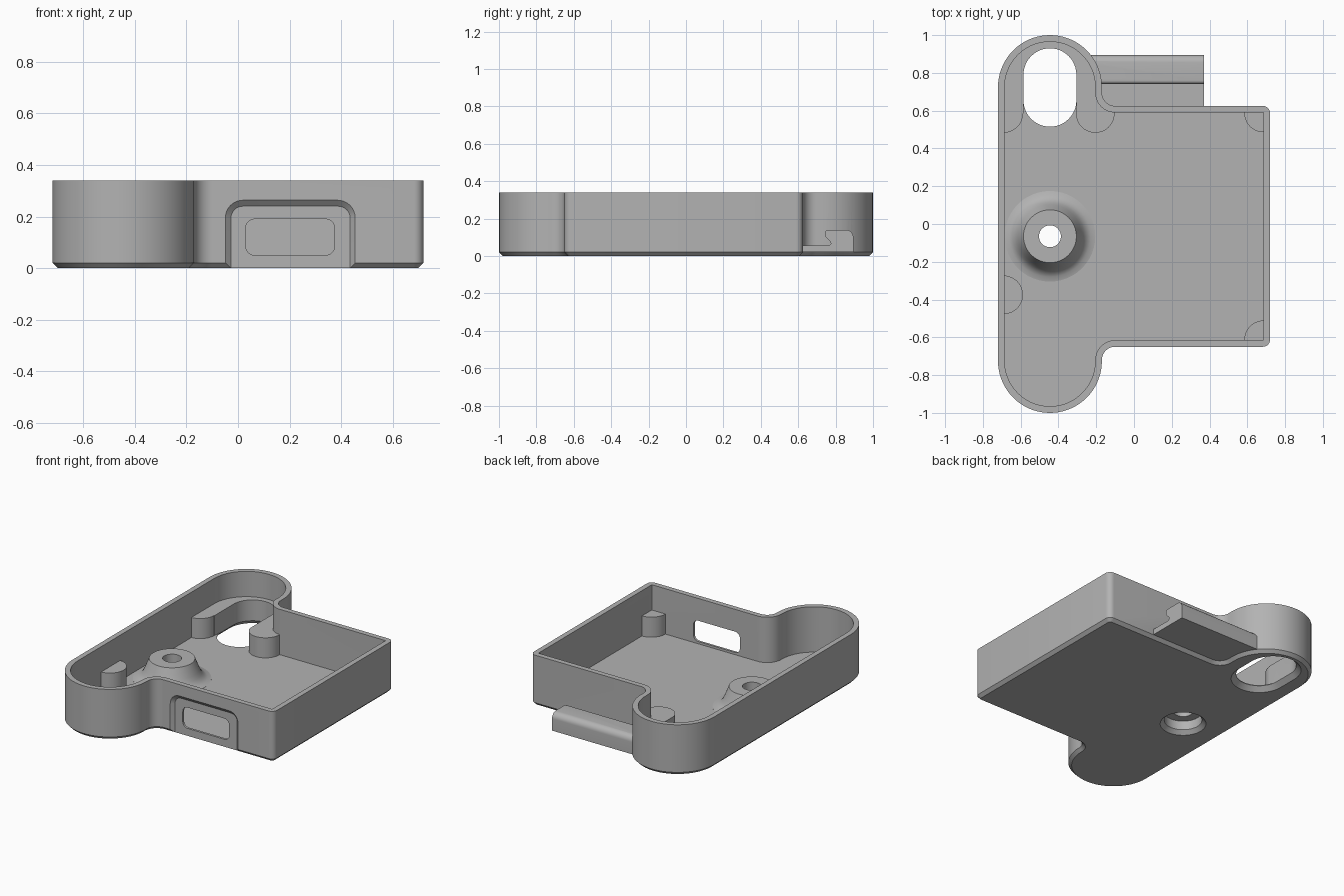
import bpy, bmesh, math

cube = bpy.data.objects.get("Cube")
if cube:
    bpy.data.objects.remove(cube, do_unlink=True)

grey = bpy.data.materials.new("plain grey")
grey.use_nodes = True
grey.diffuse_color = (0.45, 0.45, 0.45, 1)
grey.node_tree.nodes["Principled BSDF"].inputs["Base Color"].default_value = grey.diffuse_color

WALL, FLOOR, TOP, POST = 0.035, 0.035, 0.34, 0.17
LOBE_X = -0.445
BOSS = (LOBE_X, -0.065)


def arc(c, r, a0, a1, n=24):
    angles = [math.radians(a0 + (a1 - a0) * i / n) for i in range(n + 1)]
    return [(c[0] + r * math.cos(a), c[1] + r * math.sin(a)) for a in angles]


def circle(c, r):
    return arc(c, r, 0, 360, 48)[:-1]


def slot(r):
    return arc((LOBE_X, 0.79), r, 0, 180) + arc((LOBE_X, 0.655), r, 180, 360)


def rounded(x0, x1, y0, y1, r):
    corners = [(x1 - r, y0 + r, -90), (x1 - r, y1 - r, 0),
               (x0 + r, y1 - r, 90), (x0 + r, y0 + r, 180)]
    return [p for x, y, a in corners for p in arc((x, y), r, a, a + 90, 8)]


def rect(x0, x1, y0, y1):
    return [(x0, y0), (x1, y0), (x1, y1), (x0, y1)]


def outline(d):
    """Case outline, moved inward by d."""
    return (arc((0.683, -0.613), 0.037 - d, -90, 0, 6)
            + arc((0.683, 0.588), 0.037 - d, 0, 90, 6)
            + arc((-0.1, 0.695), 0.07 + d, -90, -180, 12)
            + arc((LOBE_X, 0.725), 0.275 - d, 0, 180, 36)
            + arc((LOBE_X, -0.725), 0.275 - d, 180, 360, 36)
            + arc((-0.1, -0.72), 0.07 + d, 180, 90, 12))


def loft(name, layers, place=lambda u, v, w: (u, v, w)):
    """Solid through equal-sized outlines, each given with its depth."""
    bm = bmesh.new()
    rings = [[bm.verts.new(place(u, v, w)) for u, v in pts] for pts, w in layers]
    bm.faces.new(rings[0])
    bm.faces.new(rings[-1])
    n = len(rings[0])
    for a, b in zip(rings, rings[1:]):
        for i in range(n):
            j = (i + 1) % n
            bm.faces.new((a[i], a[j], b[j], b[i]))
    bmesh.ops.recalc_face_normals(bm, faces=bm.faces)
    mesh = bpy.data.meshes.new(name)
    bm.to_mesh(mesh)
    bm.free()
    mesh.materials.append(grey)
    ob = bpy.data.objects.new(name, mesh)
    bpy.context.collection.objects.link(ob)
    return ob


def prism(name, pts, z0, z1):
    return loft(name, [(pts, z0), (pts, z1)])


def combine(target, tool, operation):
    mod = target.modifiers.new("combine", "BOOLEAN")
    mod.operation, mod.solver, mod.object = operation, "EXACT", tool
    bpy.context.view_layer.objects.active = target
    bpy.ops.object.modifier_apply(modifier=mod.name)
    bpy.data.objects.remove(tool, do_unlink=True)


# Outer shell with a chamfered bottom edge
case = loft("case", [(outline(0.02), 0), (outline(0), 0.02), (outline(0), TOP)])

# Hooked clip on the back
hook = ([(0.55, 0.02), (0.895, 0.02)] + arc((0.855, 0.1), 0.04, 0, 90, 8)
        + arc((0.76, 0.122), 0.018, 90, 180, 6)
        + [(0.745, 0.105), (0.772, 0.078), (0.775, 0.065), (0.765, 0.057), (0.55, 0.057)])
clip = loft("clip", [(hook, -0.3), (hook, 0.37)], lambda u, v, w: (w, u, v))
combine(case, clip, "UNION")

# Cavity, leaving the corner posts and the raised shelf standing
cavity = prism("cavity", outline(WALL), FLOOR, TOP + 0.1)
for c in [(0.686, 0.588), (0.686, -0.613), (-0.69, -0.375), (-0.69, 0.585), (-0.205, 0.585)]:
    combine(cavity, prism("post", circle(c, 0.102), -0.1, POST), "DIFFERENCE")
combine(cavity, prism("shelf", rect(-0.8, -0.104, 0.585, 1.1), -0.1, POST), "DIFFERENCE")
combine(case, cavity, "DIFFERENCE")

# Screw boss with flared foot
flare = [(0.24, 0.02), (0.24, 0.036), (0.215, 0.042), (0.195, 0.055), (0.18, 0.075),
         (0.168, 0.1), (0.155, 0.132), (0.14, POST)]
combine(case, loft("boss", [(circle(BOSS, r), z) for r, z in flare]), "UNION")
bore = [(0.15, -0.01), (0.115, 0.025), (0.115, 0.085)]
combine(case, loft("counterbore", [(circle(BOSS, r), z) for r, z in bore]), "DIFFERENCE")
combine(case, prism("screw_hole", circle(BOSS, 0.058), 0.05, 0.3), "DIFFERENCE")

# Long slot through floor and shelf
combine(case, loft("slot", [(slot(0.18), -0.01), (slot(0.14), 0.03), (slot(0.14), 0.25)]),
        "DIFFERENCE")
combine(case, prism("shelf_gap", rect(-0.585, -0.305, 0.5, 0.79), FLOOR, 0.25), "DIFFERENCE")


# Bevelled recess and window in the front wall
def along_y(u, v, w):
    return (u, w, v)


recess = loft("recess", [(rounded(-0.06, 0.465, -0.2, 0.275, 0.08), -0.66),
                         (rounded(-0.027, 0.435, -0.2, 0.24, 0.045), -0.63)], along_y)
combine(case, recess, "DIFFERENCE")
opening = rounded(0.03, 0.375, 0.05, 0.19, 0.035)
combine(case, loft("window", [(opening, -0.75), (opening, -0.55)], along_y), "DIFFERENCE")

# Smooth the curves, keep the edges crisp
bpy.ops.object.select_all(action="DESELECT")
case.select_set(True)
bpy.context.view_layer.objects.active = case
bpy.ops.object.shade_smooth_by_angle(angle=math.radians(30))
